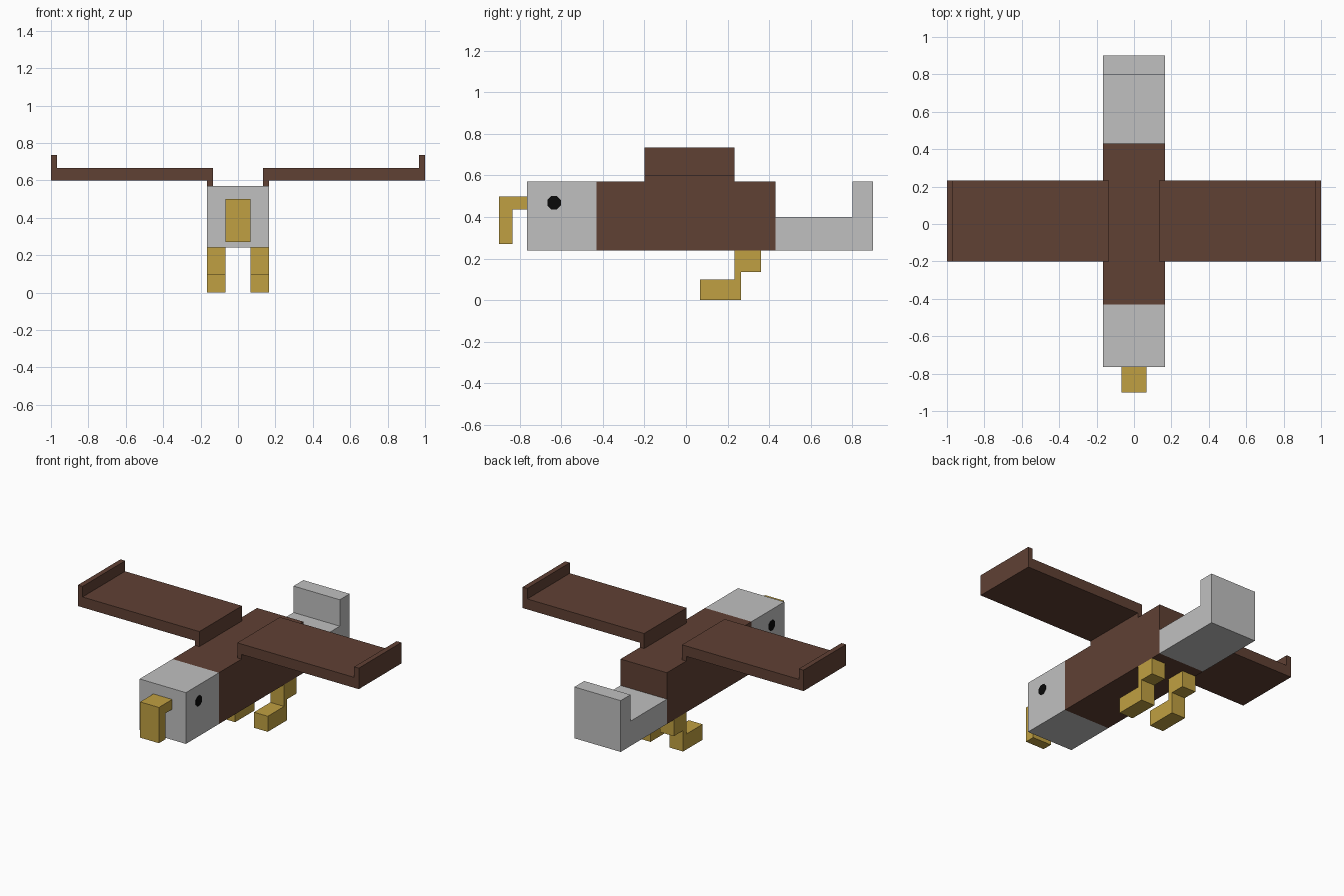
import bpy
import bmesh
import math
from mathutils import Matrix

cube = bpy.data.objects.get("Cube")
if cube:
    bpy.data.objects.remove(cube, do_unlink=True)


def make_material(name, rgb):
    mat = bpy.data.materials.new(name)
    mat.use_nodes = True
    mat.diffuse_color = (*rgb, 1)
    mat.node_tree.nodes["Principled BSDF"].inputs["Base Color"].default_value = (*rgb, 1)
    return mat


BROWN = make_material("feather brown", (0.117, 0.052, 0.034))
GREY = make_material("pale grey", (0.527, 0.527, 0.527))
GOLD = make_material("beak gold", (0.527, 0.352, 0.054))
BLACK = make_material("eye black", (0.003, 0.003, 0.003))


def finish(name, bm, mat):
    bmesh.ops.recalc_face_normals(bm, faces=bm.faces)
    mesh = bpy.data.meshes.new(name)
    bm.to_mesh(mesh)
    bm.free()
    mesh.materials.append(mat)
    obj = bpy.data.objects.new(name, mesh)
    bpy.context.collection.objects.link(obj)
    return obj


def extrude(name, profile, start, end, mat, axis="x"):
    """Extrude an outline along x (points are y, z) or along y (points are x, z)."""
    bm = bmesh.new()
    place = (lambda a, b: (start, a, b)) if axis == "x" else (lambda a, b: (a, start, b))
    face = bm.faces.new([bm.verts.new(place(a, b)) for a, b in profile])
    new = bmesh.ops.extrude_face_region(bm, geom=[face])["geom"]
    shift = (end - start, 0, 0) if axis == "x" else (0, end - start, 0)
    bmesh.ops.translate(bm, vec=shift, verts=[v for v in new if isinstance(v, bmesh.types.BMVert)])
    return finish(name, bm, mat)


def rect(a0, a1, b0, b1):
    return [(a0, b0), (a1, b0), (a1, b1), (a0, b1)]


W = 0.165             # half width of the body
BOTTOM, TOP = 0.24, 0.57

# Body, head and stepped tail along one line
extrude("body", rect(-0.43, 0.43, BOTTOM, TOP), -W, W, BROWN)
extrude("head", rect(-0.765, -0.43, BOTTOM, TOP), -W, W, GREY)
extrude("tail", [(0.43, BOTTOM), (0.9, BOTTOM), (0.9, TOP), (0.8, TOP),
                 (0.8, 0.4), (0.43, 0.4)], -W, W, GREY)

# Hooked beak
extrude("beak", [(-0.765, 0.5), (-0.9, 0.5), (-0.9, 0.27), (-0.835, 0.27),
                 (-0.835, 0.437), (-0.765, 0.437)], -0.067, 0.067, GOLD)

for side, s in (("left", 1), ("right", -1)):
    # Wing: root stub, flat panel and upturned tip
    wing = [(0.135, TOP), (W, TOP), (W, 0.6), (1, 0.6), (1, 0.735),
            (0.967, 0.735), (0.967, 0.667), (0.135, 0.667)]
    extrude(side + "_wing", [(s * x, z) for x, z in wing], -0.2, 0.233, BROWN, "y")

    # Bent leg with a forward foot
    extrude(side + "_leg", [(0.233, BOTTOM), (0.233, 0.1), (0.067, 0.1), (0.067, 0),
                            (0.265, 0), (0.265, 0.135), (0.36, 0.135), (0.36, BOTTOM)],
            s * 0.067, s * W, GOLD)

    # Eight-sided eye plate
    bm = bmesh.new()
    bmesh.ops.create_cone(bm, cap_ends=True, segments=8, radius1=0.035, radius2=0.035, depth=0.004,
                          matrix=Matrix.Translation((s * W, -0.635, 0.468))
                          @ Matrix.Rotation(math.pi / 2, 4, "Y")
                          @ Matrix.Rotation(math.pi / 8, 4, "Z"))
    finish(side + "_eye", bm, BLACK)
